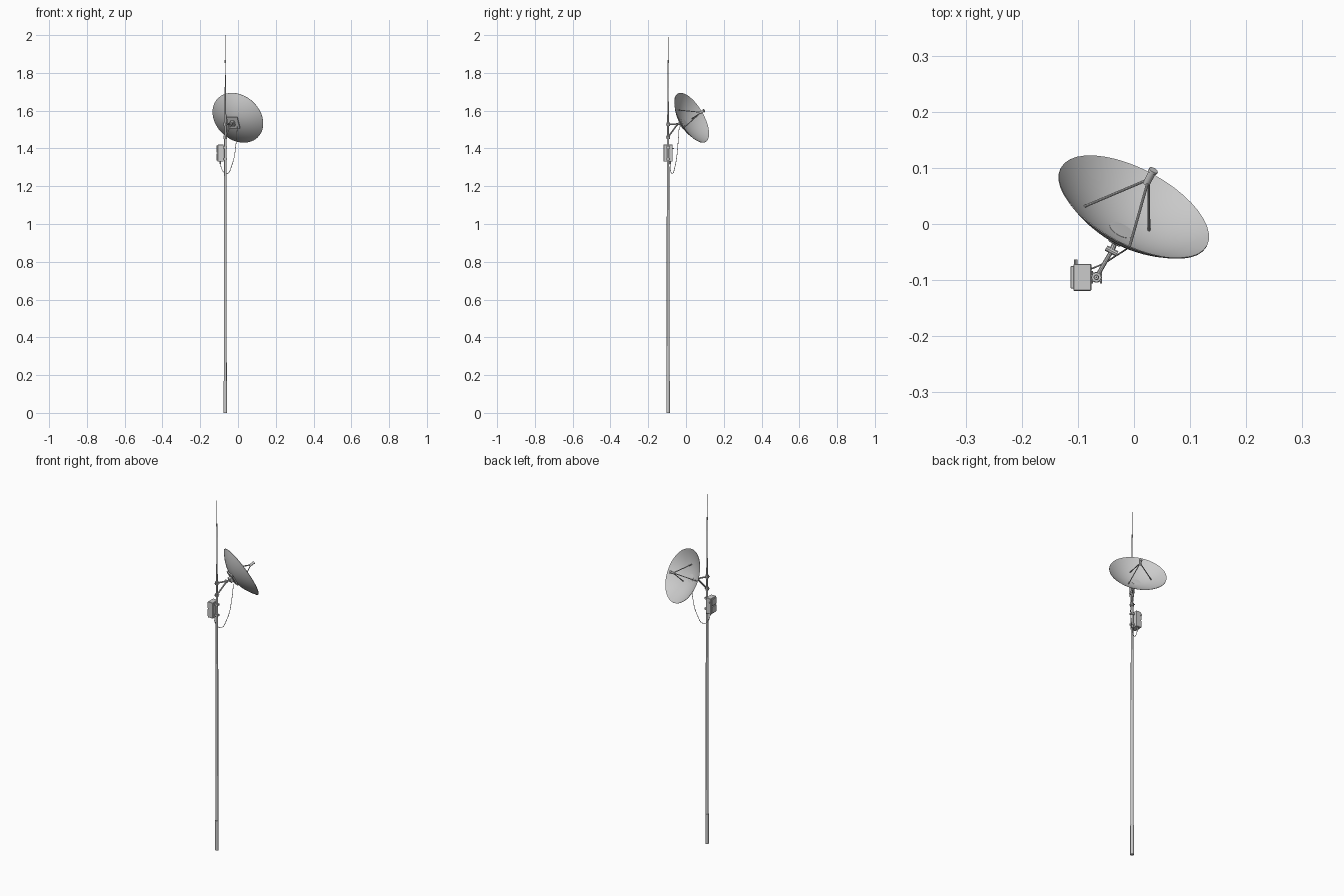
import bpy, bmesh, math
from mathutils import Vector, Matrix

if "Cube" in bpy.data.objects:
    bpy.data.objects.remove(bpy.data.objects["Cube"])

PX, PY = -0.067, -0.095                     # mast axis
C = Vector((0, 0.031, 1.563))               # centre of dish rim
N = Vector((0.42, 0.785, 0.455)).normalized()   # dish pointing direction
U = Vector((N.y, -N.x, 0)).normalized()
V = U.cross(N) * -1 if U.cross(N).z < 0 else U.cross(N)
R, DEPTH = 0.1475, 0.055
FRAME = Matrix((U, V, N)).transposed().to_4x4()


def finish(bm, name, smooth=True):
    bmesh.ops.recalc_face_normals(bm, faces=bm.faces)
    me = bpy.data.meshes.new(name)
    bm.to_mesh(me)
    bm.free()
    ob = bpy.data.objects.new(name, me)
    bpy.context.collection.objects.link(ob)
    if smooth:
        bpy.context.view_layer.objects.active = ob
        bpy.ops.object.select_all(action='DESELECT')
        ob.select_set(True)
        bpy.ops.object.shade_smooth_by_angle(angle=math.radians(35))
    return ob


def rod(name, a, b, r1, r2=None, sides=10):
    a, b = Vector(a), Vector(b)
    d = b - a
    m = Matrix.Translation((a + b) / 2) @ d.to_track_quat('Z', 'Y').to_matrix().to_4x4()
    bm = bmesh.new()
    bmesh.ops.create_cone(bm, cap_ends=True, segments=sides, radius1=r1,
                          radius2=r1 if r2 is None else r2, depth=d.length, matrix=m)
    return finish(bm, name, sides > 6)


def box(name, lo, hi, bevel=0, matrix=None):
    lo, hi = Vector(lo), Vector(hi)
    bm = bmesh.new()
    m = Matrix.Translation((lo + hi) / 2) @ Matrix.Diagonal((*(hi - lo), 1))
    bmesh.ops.create_cube(bm, size=1, matrix=(matrix or Matrix()) @ m)
    if bevel:
        bmesh.ops.bevel(bm, geom=bm.edges[:], offset=bevel, segments=1, affect='EDGES')
    return finish(bm, name, False)


def lathe(name, profile, matrix, sides=40):
    bm = bmesh.new()
    vs = [bm.verts.new((r, 0, z)) for r, z in profile]
    es = [bm.edges.new(p) for p in zip(vs, vs[1:])]
    bmesh.ops.spin(bm, geom=vs + es, axis=(0, 0, 1), cent=(0, 0, 0),
                   angle=2 * math.pi, steps=sides)
    bmesh.ops.remove_doubles(bm, verts=bm.verts, dist=1e-5)
    bmesh.ops.transform(bm, matrix=matrix, verts=bm.verts)
    return finish(bm, name)


def on_dish(r, deg, lift=0):
    t = math.radians(deg)
    return C + r * (math.cos(t) * U + math.sin(t) * V) + N * (lift - DEPTH * (1 - (r / R) ** 2))


def mast(z, dx=0, dy=0):
    return (PX + dx, PY + dy, z)


# Stepped mast and whip antenna
rod("mast_base", mast(0), mast(0.17), 0.0095, sides=16)
rod("mast_lower", mast(0.17), mast(1.0), 0.0075, 0.007, sides=16)
rod("mast_middle", mast(1.0), mast(1.45), 0.007, 0.006, sides=16)
rod("mast_upper", mast(1.45), mast(1.58), 0.005, sides=12)
rod("antenna_lower", mast(1.58), mast(1.79), 0.004, 0.003)
rod("antenna_middle", mast(1.79), mast(1.86), 0.0018, sides=8)
rod("antenna_coupler", mast(1.853), mast(1.868), 0.004, sides=8)
rod("antenna_whip", mast(1.86), mast(2.0), 0.0014, 0.001, sides=8)

# Dish with thin rolled rim
place = Matrix.Translation(C) @ FRAME
inner = [(R * i / 10, -DEPTH * (1 - (i / 10) ** 2)) for i in range(11)]
outer = [(r * 1.002, z - 0.002) for r, z in reversed(inner)]
lathe("dish", inner + outer, place)

# Small hub plate inside the dish and mounting plate behind it
hub = on_dish(0, 0)
rod("dish_hub", hub - N * 0.002, hub + N * 0.002, 0.023, sides=24)
back = Matrix.Translation(hub) @ FRAME
box("dish_mount_plate", (-0.032, -0.034, -0.007), (0.032, 0.034, -0.001), matrix=back)
box("dish_mount_block", (-0.012, -0.014, -0.024), (0.012, 0.014, -0.006), 0.002, back)

# Feed horn on three struts
feed = C + N * 0.068
for i, (r, a) in enumerate([(0.079, 170), (0.057, -40), (0.072, 68)]):
    rod(f"feed_strut_{i}", on_dish(r, a), feed - N * 0.006, 0.0024, sides=8)
rod("feed_horn", feed - N * 0.016, feed + N * 0.010, 0.0065, sides=12)
rod("feed_cap", feed + N * 0.010, feed + N * 0.015, 0.0085, sides=12)

# Mount arms and clamps
hinge = Vector((-0.040, -0.048, 1.528))
rod("hinge_neck", hinge, hub - N * 0.02, 0.005)
rod("hinge_bolt", hinge - U * 0.011, hinge + U * 0.011, 0.0055)
rod("upper_arm", mast(1.528), hinge, 0.004)
rod("lower_arm", mast(1.46), hinge - Vector((0, 0, 0.004)), 0.004)
for i, z in enumerate((1.46, 1.528)):
    rod(f"mast_clamp_{i}", mast(z - 0.009), mast(z + 0.009), 0.009, sides=8)
    for s in (-1, 1):
        rod(f"clamp_bolt_{i}_{s}", mast(z, s * 0.008, -0.011), mast(z, s * 0.008, 0.011), 0.002, sides=6)

# Equipment box with split door
box("equipment_box", (-0.108, -0.119, 1.33), (-0.076, -0.071, 1.42), 0.0015)
box("door_upper", (-0.113, -0.115, 1.379), (-0.107, -0.075, 1.416), 0.001)
box("door_lower", (-0.113, -0.115, 1.335), (-0.107, -0.075, 1.374), 0.001)
rod("box_side_knob", (-0.104, -0.072, 1.40), (-0.104, -0.063, 1.40), 0.003, sides=8)
for i, z in enumerate((1.345, 1.405)):
    box(f"box_bracket_{i}", (-0.078, -0.103, z - 0.005), (-0.057, -0.086, z + 0.005))
rod("cable_gland", (-0.094, -0.085, 1.318), (-0.094, -0.085, 1.332), 0.005, sides=8)

# Hanging cable from the dish to the box
cu = bpy.data.curves.new("cable", 'CURVE')
cu.dimensions = '3D'
cu.bevel_depth = 0.0015
cu.bevel_resolution = 1
cu.resolution_u = 6
sp = cu.splines.new('BEZIER')
pts = [(-0.004, -0.036, 1.515), (-0.010, -0.042, 1.43), (-0.033, -0.057, 1.31),
       (-0.060, -0.073, 1.266), (-0.083, -0.082, 1.285), (-0.094, -0.085, 1.322)]
sp.bezier_points.add(len(pts) - 1)
for bp, p in zip(sp.bezier_points, pts):
    bp.co = p
    bp.handle_left_type = bp.handle_right_type = 'AUTO'
bpy.context.collection.objects.link(bpy.data.objects.new("cable", cu))
